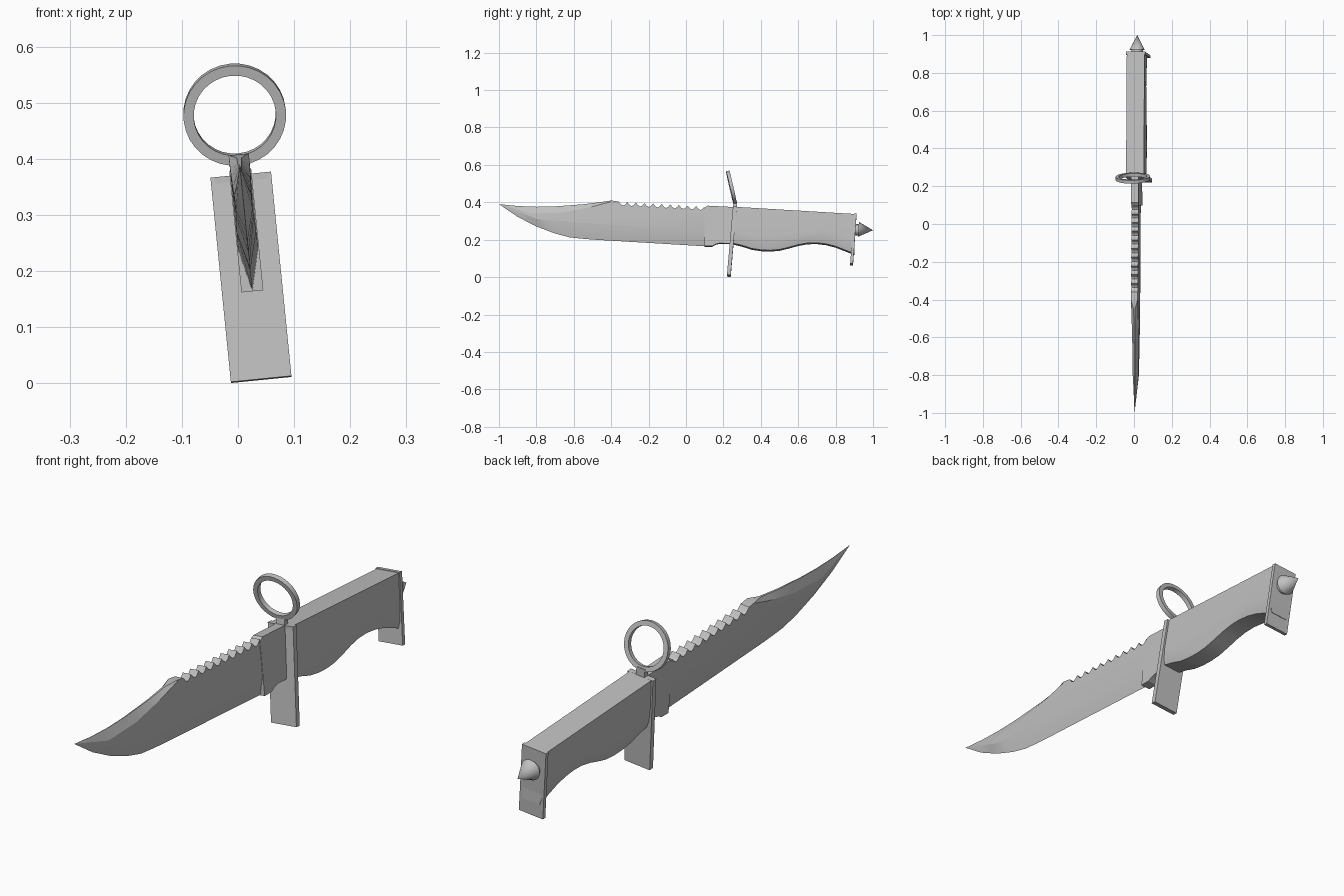
import bpy, bmesh, math
from mathutils import Matrix, Vector

cube = bpy.data.objects.get("Cube")
if cube:
    bpy.data.objects.remove(cube, do_unlink=True)

steel = bpy.data.materials.new("grey_steel")
steel.use_nodes = True
grey = (0.53, 0.53, 0.53, 1)
steel.diffuse_color = grey
steel.node_tree.nodes["Principled BSDF"].inputs["Base Color"].default_value = grey

# The whole knife is rolled slightly about its length
ROLL = Matrix(((1, 0, -0.1, 0.042), (0, 1, 0, 0), (0.1, 0, 1, 0), (0, 0, 0, 1)))


def finish(name, bm, angle=25):
    bmesh.ops.remove_doubles(bm, verts=bm.verts, dist=0.0002)
    bmesh.ops.dissolve_limit(bm, angle_limit=0.02, verts=bm.verts, edges=bm.edges)
    bm.transform(ROLL)
    bmesh.ops.recalc_face_normals(bm, faces=bm.faces)
    mesh = bpy.data.meshes.new(name)
    bm.to_mesh(mesh)
    bm.free()
    mesh.materials.append(steel)
    obj = bpy.data.objects.new(name, mesh)
    bpy.context.collection.objects.link(obj)
    bpy.ops.object.select_all(action='DESELECT')
    obj.select_set(True)
    bpy.context.view_layer.objects.active = obj
    bpy.ops.object.shade_smooth_by_angle(angle=math.radians(angle))


def lerp(points, y):
    if y <= points[0][0]:
        return points[0][1]
    for (a, za), (b, zb) in zip(points, points[1:]):
        if y <= b:
            return za + (zb - za) * (y - a) / (b - a)
    return points[-1][1]


def loft(name, stations, angle):
    """stations: (y, [(half_width, z), ...] from top to bottom), mirrored in x."""
    bm = bmesh.new()
    rings = []
    for y, side in stations:
        outline = side + [(-w, z) for w, z in reversed(side)]
        rings.append([bm.verts.new((w, y, z)) for w, z in outline])
    for a, b in zip(rings, rings[1:]):
        n = len(a)
        for i in range(n):
            j = (i + 1) % n
            bm.faces.new((a[i], a[j], b[j], b[i]))
    bm.faces.new(rings[0])
    bm.faces.new(rings[-1])
    finish(name, bm, angle)


def slab(name, outline, half):
    """Extrude a side outline of (y, z) points across the width."""
    bm = bmesh.new()
    face = bm.faces.new([bm.verts.new((-half, y, z)) for y, z in outline])
    out = bmesh.ops.extrude_face_region(bm, geom=[face])
    moved = [v for v in out["geom"] if isinstance(v, bmesh.types.BMVert)]
    bmesh.ops.translate(bm, verts=moved, vec=(2 * half, 0, 0))
    bm.faces.new([bm.verts.new(v.co) for v in face.verts]) if not face.is_valid else None
    finish(name, bm)


# Blade with clipped point, false edge, saw teeth and ground cutting edge
spine = [(-1, .39), (-.9, .38), (-.8, .376), (-.7, .378), (-.55, .389),
         (-.4, .408), (-.36, .402), (.12, .375)]
clip = [(-1, .39), (-.82, .338), (-.65, .345), (-.5, .375), (-.4, .402), (-.36, .378), (.12, .35)]
grind = [(-1, .39), (-.8, .31), (-.5, .27), (.1, .24)]
edge = [(-1, .39), (-.9, .322), (-.8, .271), (-.7, .233), (-.62, .212), (-.52, .202), (.1, .165)]
belly = [(-1, 0), (-.8, .015), (-.4, .018), (.1, .018)]
top_width = [(-1, 0), (-.8, .001), (-.45, .004), (-.4, .018)]

TEETH, FIRST, LAST = 10, -.36, .1
pitch = (LAST - FIRST) / TEETH
ys = [-1, -.95, -.9, -.85, -.82, -.8, -.75, -.7, -.65, -.62, -.55, -.5, -.45, -.4]
ys += [FIRST + pitch * (i + s / 4) for i in range(TEETH) for s in range(4)] + [LAST]
blade = []
for y in ys:
    top = lerp(spine, y)
    if FIRST < y < LAST:
        t = (y - FIRST) / pitch % 1
        top -= .02 * math.sin(math.pi * t)
    w = lerp(belly, y)
    blade.append((y, [(lerp(top_width, y), top), (w, lerp(clip, y)),
                      (w, lerp(grind, y)), (0, lerp(edge, y))]))
loft("blade", blade, 17)

# Thick blade root in front of the guard
slab("blade_root", [(.098, .366), (.115, .38), (.25, .373), (.25, .177), (.18, .18),
                    (.16, .175), (.14, .164), (.098, .164)], .0195)

# Handle with finger swells, narrowing underneath
grip = [(.25, .178), (.3, .166), (.35, .150), (.4, .142), (.45, .14), (.5, .144), (.55, .156),
        (.6, .17), (.65, .179), (.7, .18), (.75, .174), (.8, .161), (.85, .142), (.9, .122)]
handle = []
for y, low in grip:
    top = .372 - .06 * (y - .25)
    handle.append((y, [(.047, top), (.047, low + .07), (.043, low + .025), (.036, low)]))
loft("handle", handle, 25)

# Cross guard and pommel plates
slab("guard", [(.219, .008), (.239, .006), (.271, .371), (.251, .372)], .054)
slab("pommel_plate", [(.878, .068), (.893, .067), (.912, .334), (.897, .335)], .051)

# Lug joining the guard to the ring
slab("ring_lug", [(.25, .365), (.272, .365), (.273, .402), (.255, .405)], .018)

# Flat ring tilted towards the blade
bm = bmesh.new()
SIDES = 32
lean = Matrix.Translation((0, .243, .479)) @ Matrix.Rotation(math.radians(13), 4, 'X')
loops = []
for i in range(SIDES):
    a = math.tau * i / SIDES
    loops.append([bm.verts.new(lean @ Vector((r * math.sin(a), d, r * math.cos(a))))
                  for r, d in ((.091, -.009), (.091, .009), (.073, .009), (.073, -.009))])
for i in range(SIDES):
    a, b = loops[i], loops[(i + 1) % SIDES]
    for k in range(4):
        m = (k + 1) % 4
        bm.faces.new((a[k], a[m], b[m], b[k]))
finish("guard_ring", bm)


# Pommel stem and spike
def cone(name, y0, y1, r0, r1):
    bm = bmesh.new()
    place = (Matrix.Translation((0, (y0 + y1) / 2, .253))
             @ Matrix.Rotation(math.radians(-93.5), 4, 'X'))
    bmesh.ops.create_cone(bm, cap_ends=True, segments=16, radius1=r0, radius2=r1,
                          depth=y1 - y0, matrix=place)
    finish(name, bm, 30)


cone("spike_stem", .895, .93, .03, .03)
cone("pommel_spike", .922, 1.0, .04, 0)
